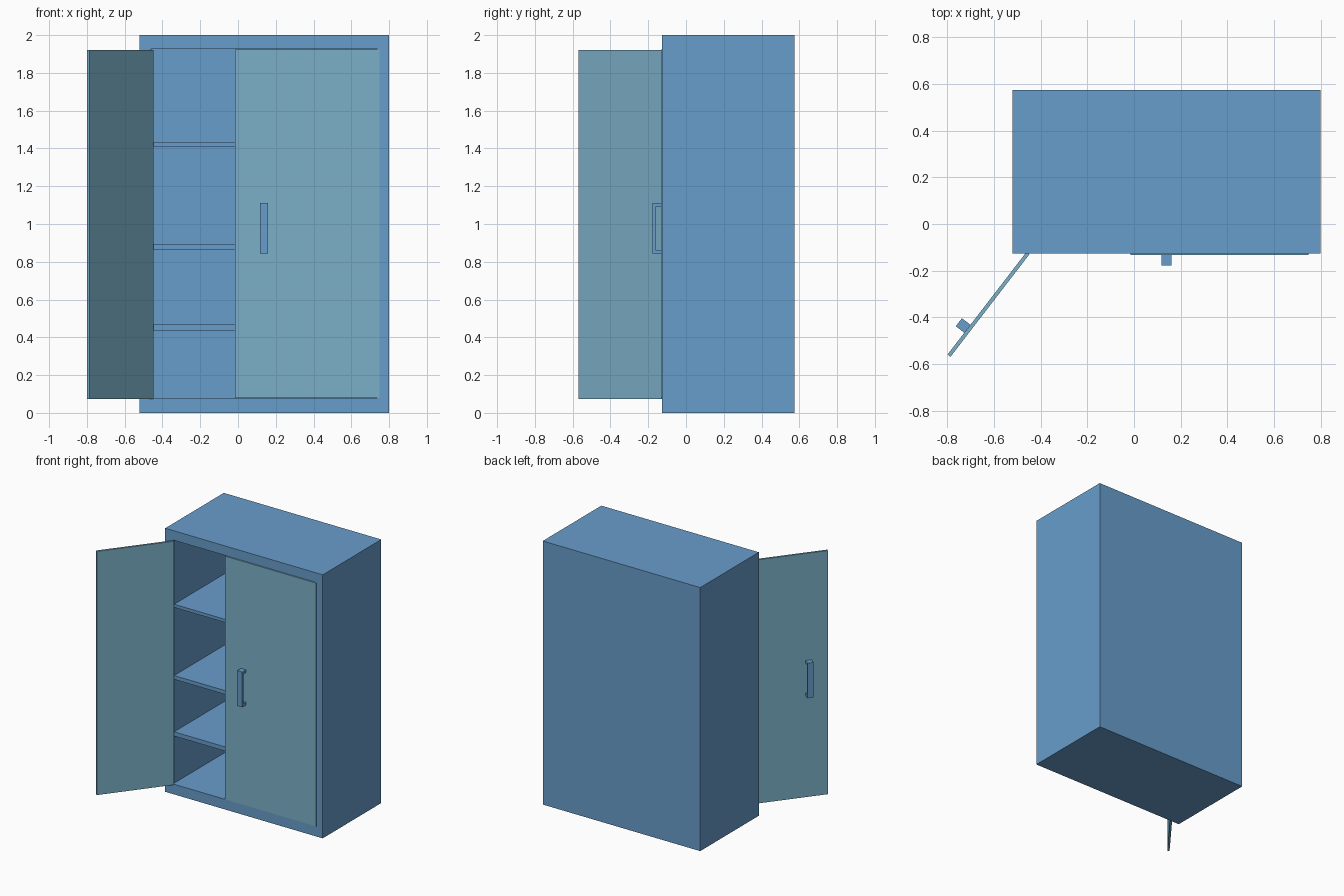
import bpy, bmesh, math
from mathutils import Matrix, Vector

if "Cube" in bpy.data.objects:
    bpy.data.objects.remove(bpy.data.objects["Cube"])


def material(name, rgb):
    m = bpy.data.materials.new(name)
    m.diffuse_color = (*rgb, 1)
    m.use_nodes = True
    m.node_tree.nodes["Principled BSDF"].inputs["Base Color"].default_value = m.diffuse_color
    return m


BLUE = material("cabinet blue", (0.138, 0.338, 0.604))
TEAL = material("door teal", (0.198, 0.434, 0.577))


def finish(bm, name, mat, matrix=Matrix()):
    bmesh.ops.recalc_face_normals(bm, faces=bm.faces)
    me = bpy.data.meshes.new(name)
    bm.to_mesh(me)
    bm.free()
    me.materials.append(mat)
    ob = bpy.data.objects.new(name, me)
    ob.matrix_world = matrix
    bpy.context.collection.objects.link(ob)
    return ob


def add_box(bm, lo, hi):
    lo, hi = Vector(lo), Vector(hi)
    m = Matrix.Translation((lo + hi) / 2) @ Matrix.Diagonal((*(hi - lo), 1))
    return bmesh.ops.create_cube(bm, size=1, matrix=m)


def box(name, mat, lo, hi, matrix=Matrix()):
    bm = bmesh.new()
    add_box(bm, lo, hi)
    return finish(bm, name, mat, matrix)


# Cabinet shell: a box with its front face inset and pushed in
X0, X1, Y0, Y1, H = -0.522, 0.80, -0.127, 0.575, 2.0
IX0, IX1, IZ0, IZ1, IY1 = -0.457, 0.737, 0.077, 1.928, 0.52
bm = bmesh.new()
add_box(bm, (X0, Y0, 0), (X1, Y1, H))
front = min(bm.faces, key=lambda f: f.calc_center_median().y)
bmesh.ops.inset_individual(bm, faces=[front], thickness=0.06)
for v in front.verts:
    v.co.x = IX0 if v.co.x < 0.1 else IX1
    v.co.z = IZ0 if v.co.z < 1 else IZ1
ext = bmesh.ops.extrude_discrete_faces(bm, faces=[front])
for v in ext["faces"][0].verts:
    v.co.y = IY1
finish(bm, "cabinet_body", BLUE)

# Shelves
for i, (z0, z1) in enumerate([(0.435, 0.467), (0.865, 0.894), (1.411, 1.435)]):
    box(f"shelf_{i + 1}", BLUE, (IX0, -0.113, z0), (IX1, IY1, z1))


# C-shaped pull handle: two arms and a grip bar, extruded from a side profile
def handle(name, x0, x1, face_y, matrix=Matrix()):
    z0, z1, depth = 0.843, 1.11, 0.047
    profile = [(0, z0), (-depth, z0), (-depth, z1), (0, z1),
               (0, z1 - 0.02), (-depth + 0.016, z1 - 0.02),
               (-depth + 0.016, z0 + 0.02), (0, z0 + 0.02)]
    bm = bmesh.new()
    f = bm.faces.new([bm.verts.new((x0, face_y + y, z)) for y, z in profile])
    r = bmesh.ops.extrude_face_region(bm, geom=[f])
    for v in r["geom"]:
        if isinstance(v, bmesh.types.BMVert):
            v.co.x = x1
    finish(bm, name, BLUE, matrix)


# Closed right door
box("right_door", TEAL, (-0.015, -0.132, 0.079), (0.749, -0.116, 1.925))
handle("right_handle", 0.117, 0.16, -0.131)

# Open left door, swung about its hinge
swing = Matrix.Translation((-0.461, -0.12, 0)) @ Matrix.Rotation(math.radians(-127.6), 4, 'Z')
box("left_door", TEAL, (0, 0, 0.073), (0.555, 0.016, 1.922), swing)
handle("left_handle", 0.394, 0.437, 0.001, swing)
